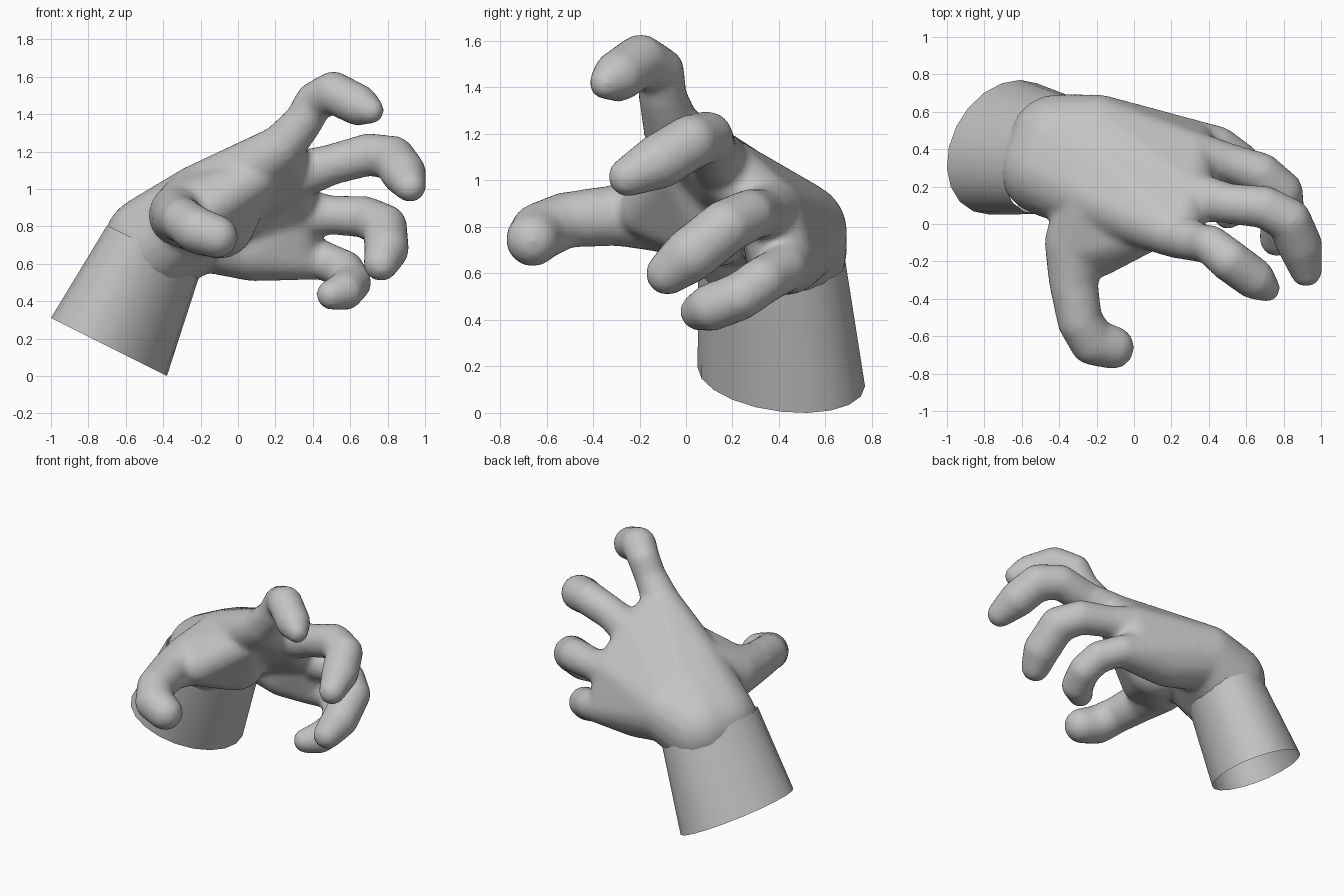
import bpy
import bmesh
from mathutils import Matrix, Vector

cube = bpy.data.objects.get("Cube")
if cube:
    bpy.data.objects.remove(cube)

# One plain grey material
grey = bpy.data.materials.new("plain grey")
grey.use_nodes = True
grey.diffuse_color = (0.55, 0.55, 0.55, 1)
grey.node_tree.nodes["Principled BSDF"].inputs["Base Color"].default_value = grey.diffuse_color


def add_object(name, bm):
    mesh = bpy.data.meshes.new(name)
    bm.to_mesh(mesh)
    bm.free()
    mesh.materials.append(grey)
    obj = bpy.data.objects.new(name, mesh)
    bpy.context.collection.objects.link(obj)
    return obj


def add_hull(target, balls):
    """Wrap a convex skin around balls given as (x, y, z, radius)."""
    bm = bmesh.new()
    for x, y, z, r in balls:
        bmesh.ops.create_icosphere(bm, subdivisions=3, radius=r + 0.004,
                                   matrix=Matrix.Translation((x, y, z)))
    bmesh.ops.delete(bm, geom=bm.edges[:], context='EDGES_FACES')
    bmesh.ops.convex_hull(bm, input=bm.verts[:])
    loose = [v for v in bm.verts if not v.link_faces]
    bmesh.ops.delete(bm, geom=loose, context='VERTS')
    bmesh.ops.recalc_face_normals(bm, faces=bm.faces[:])
    piece = bpy.data.meshes.new("piece")
    bm.to_mesh(piece)
    bm.free()
    target.from_mesh(piece)
    bpy.data.meshes.remove(piece)


def add_chain(target, balls):
    for pair in zip(balls, balls[1:]):
        add_hull(target, pair)


# Landmarks of wrist, palm and knuckles
wrist_in, wrist_out = (-.46, .3, .71, .255), (-.41, .435, .7, .255)
palm_in, palm_mid, palm_out = (-.2, .15, .93, .2), (-.2, .32, .88, .2), (-.2, .475, .78, .215)
index_k, middle_k = (.23, -.06, 1.22, .12), (.28, .16, 1.06, .13)
ring_k, little_k = (.3, .36, .87, .14), (.31, .42, .65, .135)
heel = (.08, .43, .68, .17)
thumb_k, thenar = (-.31, -.1, .86, .165), (-.1, .12, .82, .19)
web, web_low = (.08, -.02, 1.05, .12), (-.19, -.16, .87, .12)

hand_bm = bmesh.new()
# Palm
for group in (
    (wrist_in, wrist_out, palm_in, palm_mid, palm_out),
    (palm_in, palm_mid, index_k, middle_k),
    (palm_mid, palm_out, middle_k, ring_k),
    (palm_out, heel, ring_k, little_k),
    (thumb_k, palm_in, thenar, web, web_low),
):
    add_hull(hand_bm, group)

# Fingers and thumb
add_chain(hand_bm, [index_k, (.35, -.1, 1.36, .1), (.41, -.11, 1.47, .1),
                    (.51, -.195, 1.515, .11), (.64, -.29, 1.45, .108), (.71, -.345, 1.42, .068)])
add_chain(hand_bm, [middle_k, (.5, .11, 1.13, .105), (.7, .09, 1.185, .11),
                    (.83, .02, 1.165, .115), (.885, -.11, 1.085, .117), (.92, -.25, 1.015, .082)])
add_chain(hand_bm, [ring_k, (.5, .33, .86, .1), (.68, .27, .85, .108),
                    (.785, .17, .8, .115), (.795, .02, .68, .116), (.765, -.08, .6, .09)])
add_chain(hand_bm, [little_k, (.45, .42, .62, .1), (.57, .33, .57, .1),
                    (.61, .23, .5, .1), (.57, .11, .455, .1), (.5, .055, .435, .078)])
add_chain(hand_bm, [thumb_k, (-.325, -.3, .85, .128), (-.29, -.52, .83, .116),
                    (-.22, -.63, .78, .122), (-.115, -.66, .745, .112)])
hand = add_object("hand", hand_bm)

# Fuse the pieces into one soft skin
remesh = hand.modifiers.new("fuse", 'REMESH')
remesh.mode = 'VOXEL'
remesh.voxel_size = 0.02
remesh.use_smooth_shade = True
soften = hand.modifiers.new("soften", 'SMOOTH')
soften.factor = 0.5
soften.iterations = 6

# Forearm: open tapered oval sleeve leaning towards the wrist
foot, top = Vector((-.69, .41, .155)), Vector((-.45, .37, .68))
wide, deep = Vector((.3, 0, -.15)), Vector((.08, .36, -.04))
arm_bm = bmesh.new()
bmesh.ops.create_cone(arm_bm, cap_ends=False, segments=20, radius1=1, radius2=1, depth=2)
bmesh.ops.recalc_face_normals(arm_bm, faces=arm_bm.faces[:])
for v in arm_bm.verts:
    centre, size_x, size_y = (foot, 1, 1) if v.co.z < 0 else (top, .8, .88)
    v.co = centre + wide * (v.co.x * size_x) + deep * (v.co.y * size_y)
forearm = add_object("forearm", arm_bm)
bpy.context.view_layer.objects.active = forearm
forearm.select_set(True)
bpy.ops.object.shade_smooth_by_angle()
